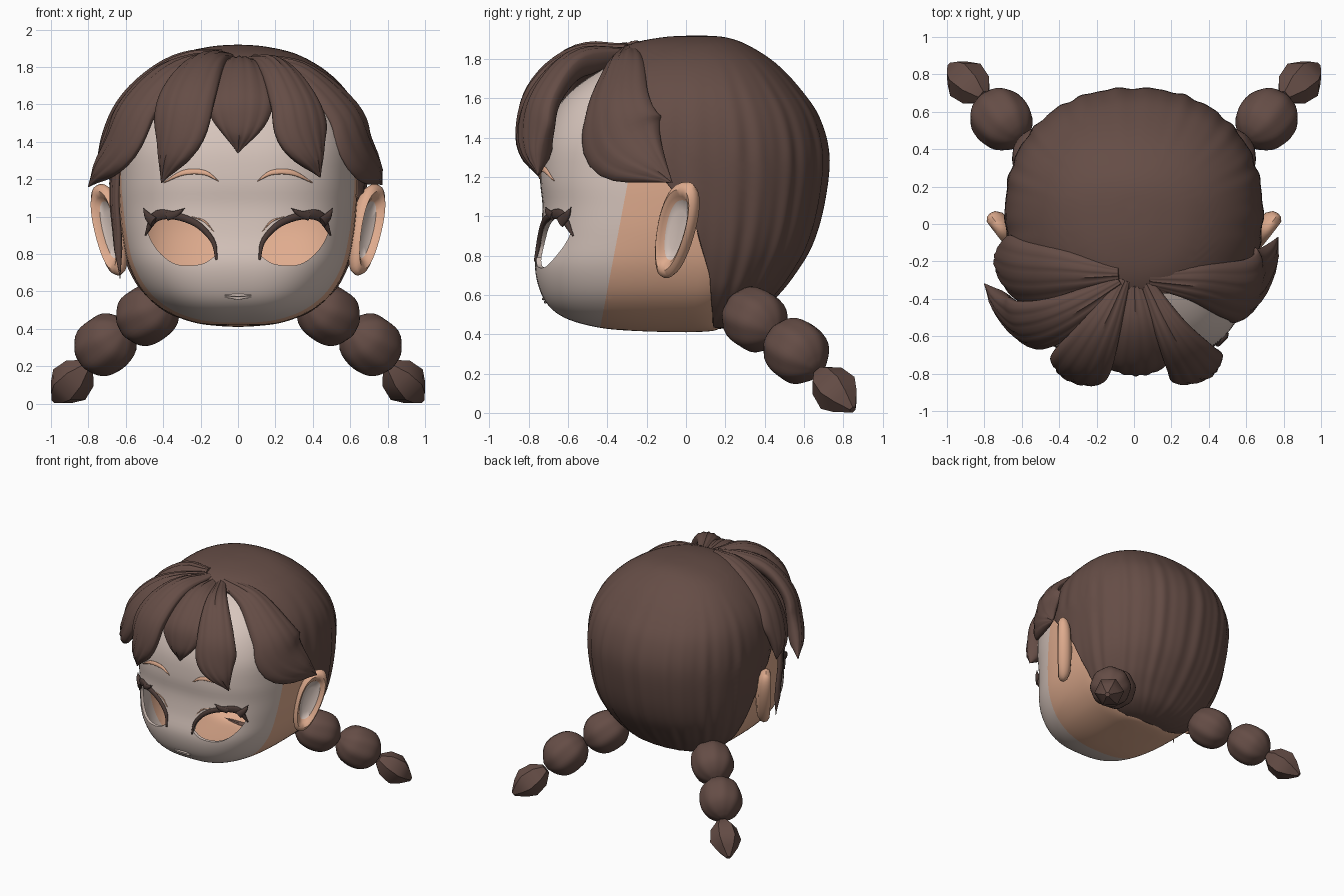
import bpy, bmesh, math
from mathutils import Vector as V

if "Cube" in bpy.data.objects:
    bpy.data.objects.remove(bpy.data.objects["Cube"])


def mat(name, c):
    m = bpy.data.materials.new(name)
    m.diffuse_color = (*c, 1)
    m.use_nodes = True
    m.node_tree.nodes["Principled BSDF"].inputs["Base Color"].default_value = m.diffuse_color
    return m


HAIR = mat("brown_hair", (.13, .074, .061))
PALE = mat("pale_face", (.68, .56, .505))
TAN = mat("tan_skin", (.74, .41, .27))
LASH = mat("dark_lash", (.07, .043, .037))


def smooth(ob, angle):
    for p in ob.data.polygons:
        p.use_smooth = True
    ob.data.set_sharp_from_angle(angle=math.radians(angle))


def finish(name, bm, mats, angle=50):
    bmesh.ops.remove_doubles(bm, verts=bm.verts, dist=1e-5)
    bmesh.ops.recalc_face_normals(bm, faces=bm.faces)
    me = bpy.data.meshes.new(name)
    bm.to_mesh(me)
    bm.free()
    for m in mats:
        me.materials.append(m)
    ob = bpy.data.objects.new(name, me)
    bpy.context.collection.objects.link(ob)
    smooth(ob, angle)
    return ob


def spline(pts, n):
    """Catmull-Rom samples through rows of any length."""
    pts = [V(p) for p in pts]
    out = []
    for i in range(n + 1):
        t = i / n * (len(pts) - 1)
        k = min(int(t), len(pts) - 2)
        t -= k
        b, c = pts[k], pts[k + 1]
        a = pts[k - 1] if k else b * 2 - c
        d = pts[k + 2] if k + 2 < len(pts) else c * 2 - b
        out.append((b * 2 + (c - a) * t + (a * 2 - b * 5 + c * 4 - d) * t * t
                    + (b * 3 - a - c * 3 + d) * t ** 3) * .5)
    return out


def lerp(tab, z):
    for a, b in zip(tab, tab[1:]):
        if z <= b[0]:
            t = max(0, (z - a[0]) / max(1e-6, b[0] - a[0]))
            return [p + (q - p) * t for p, q in zip(a, b)]
    return list(tab[-1])


def skin(bm, rows, closed):
    rows = [[bm.verts.new(p) for p in r] for r in rows]
    m = len(rows[0])
    for r, s in zip(rows, rows[1:]):
        for j in range(m if closed else m - 1):
            k = (j + 1) % m
            bm.faces.new((r[j], r[k], s[k], s[j]))
    return rows


def spow(v, e):
    return math.copysign(abs(v) ** e, v)


def shell(rings, n, y0, segs, edge=None, ridge=0):
    """Stack superellipse rings (z, half width, front, back), open in front at y = edge(z)."""
    rows = []
    for z, w, f, b in rings:
        a0 = -math.pi / 2
        if edge:
            d = lerp(edge, z)[1] - y0
            s = abs(d) / max(1e-4, b if d > 0 else f)
            a0 = math.asin(math.copysign(min(1, s) ** (n / 2), d))
        row = []
        for j in range(segs + 1):
            a = a0 + (math.pi - 2 * a0) * j / segs
            c, s = math.cos(a), math.sin(a)
            g = 1 + ridge * (math.cos(26 * a) + .6 * math.cos(41 * a + 1)) * min(1, max(0, (1.95 - z) * 1.5))
            row.append((w * g * spow(c, 2 / n), y0 + (b if s > 0 else f) * g * spow(s, 2 / n), z))
        rows.append(row)
    bm = bmesh.new()
    skin(bm, rows, False)
    return bm


def lock(name, pts, widths, thick, bend=.8, m=HAIR, ridge=.005, inner=1):
    """Tapered, grooved strand following a path and wrapping the head."""
    path = spline(pts, 22)
    ws = spline([(w, 0) for w in widths], 22)
    rows = []
    for i, p in enumerate(path):
        t = (path[min(i + 1, 22)] - path[max(i - 1, 0)]).normalized()
        o = p - V((0, 0, 1.05))
        o = (o - t * o.dot(t)).normalized()
        side = t.cross(o)
        w = max(.002, ws[i][0])
        th = thick * min(1, w / (max(widths) * .5)) + .001
        row = []
        for j in range(40):
            a = 2 * math.pi * j / 40
            s, h = math.cos(a), math.sin(a)
            g = ridge * math.cos(s * 15) * max(0, h) * min(1, w / .08)
            row.append(p + side * w * s + o * (th * h * (inner if h < 0 else 1) + g - bend * (w * s) ** 2))
        rows.append(row)
    bm = bmesh.new()
    vs = skin(bm, rows, True)
    bm.faces.new(vs[0])
    bm.faces.new(vs[-1])
    return finish(name, bm, [m], 60)


# Head: thin shell, pale in front and tan behind a slanted plane
head_rings = spline([(.41, 0, 0, 0), (.415, .1, .22, .12), (.43, .22, .42, .17), (.47, .34, .585, .2),
                     (.53, .44, .685, .27), (.62, .525, .742, .36), (.75, .588, .768, .47), (.9, .62, .742, .55),
                     (1.05, .635, .73, .58), (1.2, .64, .742, .6), (1.4, .63, .72, .58), (1.6, .55, .62, .5),
                     (1.75, .41, .42, .38), (1.83, .2, .2, .2), (1.85, 0, 0, 0)], 64)
N = 2.85


def face(x, z, off=.0):
    _, w, f, _ = lerp(head_rings, z)
    return V((x, -f * max(0, 1 - (abs(x) / w) ** N) ** (1 / N) - off, z))


bm = shell(head_rings, N, 0, 96)
no, co = V((0, 1, -.19)), V((0, -.30, 1.15))
bmesh.ops.remove_doubles(bm, verts=bm.verts, dist=1e-5)
bmesh.ops.bisect_plane(bm, geom=bm.verts[:] + bm.edges[:] + bm.faces[:], plane_co=co, plane_no=no)
for f in bm.faces:
    f.material_index = int((f.calc_center_median() - co).dot(no) > 0)
head = finish("head", bm, [PALE, TAN])
mod = head.modifiers.new("thickness", 'SOLIDIFY')
mod.thickness, mod.offset = .025, -1

# Eye openings cut through the shell
eye = spline([(.12, .79), (.2, .745), (.33, .745), (.43, .82), (.485, .93), (.45, .985),
              (.35, .995), (.22, .94), (.14, .86), (.12, .79)], 45)[:-1]
cutters = []
for sx in (-1, 1):
    bm = bmesh.new()
    vs = skin(bm, [[(sx * p[0], y, p[1]) for p in eye] for y in (-1, -.4)], True)
    bm.faces.new(vs[0])
    bm.faces.new(vs[1])
    cut = finish("eye_cutter", bm, [PALE])
    cut.hide_render = True
    cutters.append(cut)
    mod = head.modifiers.new("eye_opening", 'BOOLEAN')
    mod.operation, mod.object, mod.solver = 'DIFFERENCE', cut, 'EXACT'
dg = bpy.context.evaluated_depsgraph_get()
me = bpy.data.meshes.new_from_object(head.evaluated_get(dg))
head.modifiers.clear()
head.data = me
for c in cutters:
    bpy.data.objects.remove(c)
smooth(head, 40)

# Hair cap, open in front of the ears
hair_rings = spline([(.425, .1, .2, .1), (.445, .28, .3, .2), (.5, .41, .4, .31), (.6, .52, .5, .41),
                     (.7, .58, .55, .49), (.85, .635, .6, .58), (1.05, .672, .65, .64), (1.3, .69, .68, .668),
                     (1.5, .665, .66, .62), (1.65, .595, .6, .52), (1.78, .47, .5, .395), (1.87, .31, .36, .255),
                     (1.91, .14, .18, .14), (1.92, 0, 0, 0)], 60)
hair_edge = [(.425, .14), (.7, .12), (.95, .05), (1.15, -.08), (1.3, -.22), (1.6, -.32), (1.92, -.4)]
cap = finish("hair_cap", shell(hair_rings, 2.2, .06, 220, hair_edge, .006), [HAIR], 60)
mod = cap.modifiers.new("thickness", 'SOLIDIFY')
mod.thickness, mod.offset = .035, -1

# Fringe and side locks
lock("fringe_centre", [(0, -.3, 1.84), (.01, -.55, 1.8), (.01, -.73, 1.65), (.01, -.775, 1.5), (0, -.755, 1.34)],
     (.03, .12, .18, .14, 0), .035, inner=2.5)
lock("fringe_left", [(-.05, -.3, 1.86), (-.18, -.57, 1.82), (-.28, -.75, 1.65), (-.33, -.8, 1.42),
                     (-.41, -.73, 1.18)], (.03, .11, .16, .14, 0), .04, inner=2.5)
lock("fringe_right", [(.06, -.3, 1.84), (.2, -.57, 1.8), (.31, -.74, 1.62), (.36, -.79, 1.42),
                      (.44, -.75, 1.21)], (.03, .09, .14, .145, 0), .04, inner=2.5)
lock("side_lock_right", [(.08, -.3, 1.85), (.35, -.32, 1.77), (.58, -.36, 1.57), (.67, -.31, 1.37),
                         (.77, -.07, 1.17)], (.04, .11, .18, .215, 0), .045, 1)
lock("side_lock_left", [(-.08, -.27, 1.87), (-.35, -.27, 1.8), (-.57, -.27, 1.62), (-.68, -.24, 1.4),
                        (-.72, -.15, 1.2)], (.04, .13, .18, .18, 0), .045, 1)
lock("outer_fringe_left", [(-.07, -.31, 1.86), (-.35, -.48, 1.78), (-.54, -.55, 1.6), (-.65, -.52, 1.38),
                           (-.8, -.32, 1.16)], (.04, .11, .15, .15, 0), .04, inner=1.8)
lock("thin_strand_left", [(-.65, -.3, 1.35), (-.66, -.29, 1.1), (-.645, -.28, .9), (-.63, -.27, .67)],
     (.05, .045, .035, 0), .02, 0)

for sx, tag in ((-1, "left"), (1, "right")):
    def mark(name, pts, widths, thick, m, off=.004):
        path = [face(x, z, off) for x, z in pts]
        lock(f"{name}_{tag}", [(sx * p.x, p.y, p.z) for p in path], widths, thick, 0, m, 0)

    # Lashes, eyebrow and eyelid crease
    mark("upper_lash", [(.115, .77), (.135, .87), (.22, .96), (.34, 1.005), (.44, 1.0), (.495, .9)],
         (.006, .013, .018, .021, .028, .004), .013, LASH, .003)
    mark("inner_flick", [(.38, 1.0), (.33, 1.015), (.285, 1.045)], (.022, .018, 0), .012, LASH, .01)
    mark("outer_flick", [(.45, .97), (.48, 1.0), (.505, 1.045)], (.03, .022, 0), .014, LASH, .02)
    mark("eyebrow", [(.105, 1.19), (.18, 1.235), (.29, 1.235), (.4, 1.18)], (.002, .013, .014, .002), .007, TAN)
    mark("eyelid_crease", [(.13, .92), (.18, .975), (.25, 1.0)], (.001, .005, .001), .003, TAN, .001)

    # Ear: dished egg-shaped disc facing front and outward
    bm = bmesh.new()
    c, u, v, w = V((.685, -.05, .93)), V((.065, .085, 0)), V((.045, .05, .245)), V((.75, -.65, 0))
    rows = []
    for r, d in ((0, -.012), (.4, -.01), (.62, 0), (.7, .025), (.84, .04), (.96, .025), (1, 0), (.93, -.03),
                 (.7, -.055), (0, -.07)):
        ring = []
        for j in range(40):
            a = 2 * math.pi * j / 40
            p = c + u * (r * spow(math.cos(a), .8) * (1 + .15 * math.sin(a))) + v * (r * math.sin(a)) + w * d
            ring.append((sx * p.x, p.y, p.z))
        rows.append(ring)
    skin(bm, rows, True)
    for i, f in enumerate(bm.faces):
        f.material_index = int(i < 80)
    finish(f"ear_{tag}", bm, [TAN, PALE])

    # Braided pigtail: two grooved beads and a faceted tip
    round_bead = [(-.175, .03), (-.15, .085), (-.09, .14), (0, .158), (.08, .145), (.14, .095), (.175, .03)]
    tip_bead = [(-.14, .04), (-.07, .1), (.03, .118), (.1, .08), (.17, .02)]
    for k, (pos, axis, prof, sides, groove) in enumerate((
            ((.485, .35, .475), (.22, .2, -.14), round_bead, 48, .02),
            ((.71, .56, .315), (.2, .2, -.18), round_bead, 48, .02),
            ((.885, .755, .12), (.18, .17, -.19), tip_bead, 6, 0))):
        ax = V(axis).normalized()
        e1 = ax.cross(V((0, 0, 1))).normalized()
        e2 = ax.cross(e1)
        rows = []
        for d, r in (spline(prof, 18) if groove else prof):
            ring = []
            for j in range(sides):
                a = 2 * math.pi * j / sides
                g = r * (1 + groove * math.cos(8 * a + d * 9))
                p = V(pos) + ax * d + (e1 * math.cos(a) + e2 * math.sin(a)) * g
                ring.append((sx * p.x, p.y, p.z))
            rows.append(ring)
        bm = bmesh.new()
        vs = skin(bm, rows, True)
        bm.faces.new(vs[0])
        bm.faces.new(vs[-1])
        finish(f"pigtail_bead_{k + 1}_{tag}", bm, [HAIR], 45)

# Mouth: two thin lips
for name, z, dip in (("upper_lip", .58, 0), ("lower_lip", .57, -.006)):
    lock(name, [face(x, z + (dip if x == 0 else 0), .001) for x in (-.07, 0, .07)], (.001, .007, .001), .007, 0, PALE, 0)
